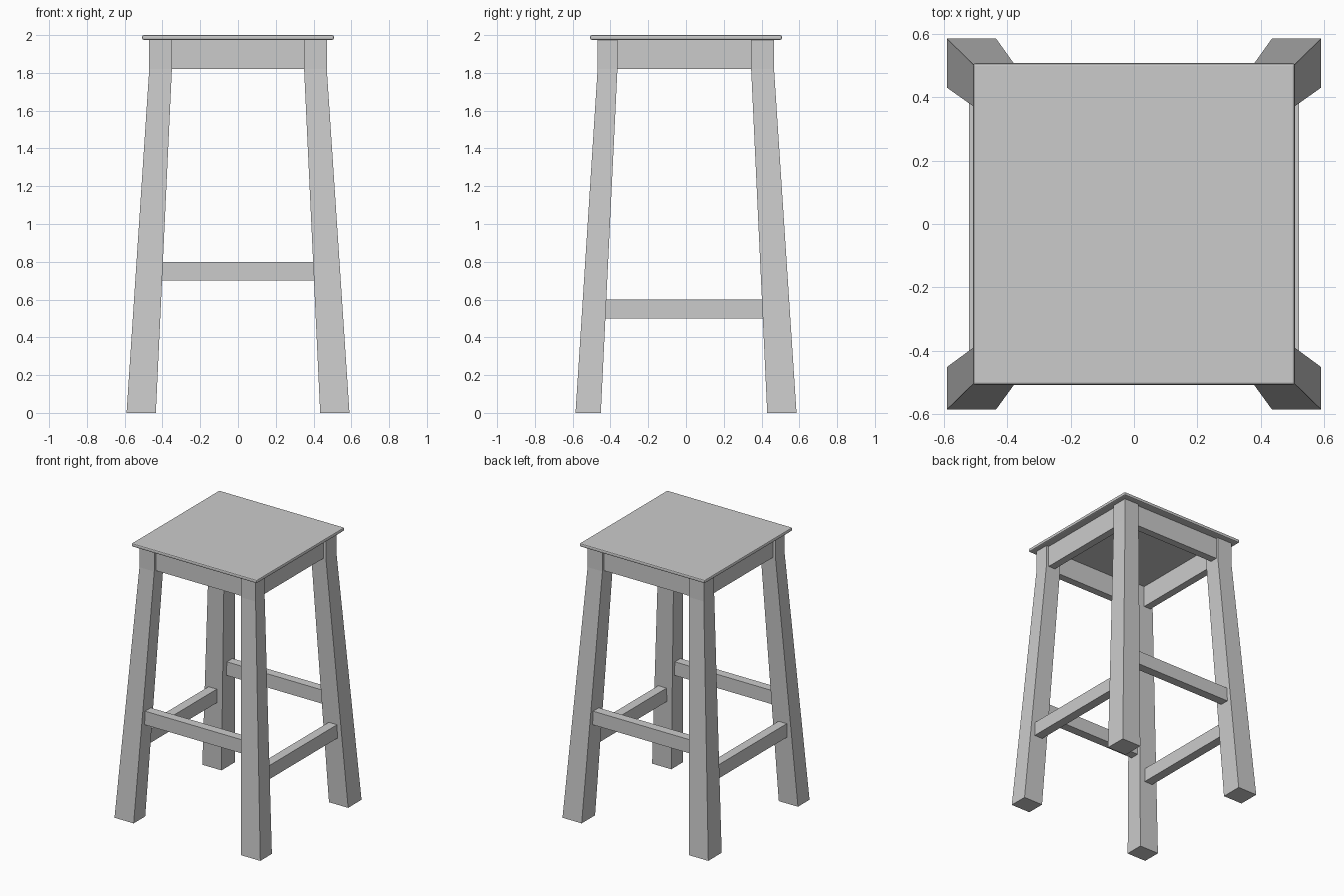
import bpy, bmesh

if "Cube" in bpy.data.objects:
    bpy.data.objects.remove(bpy.data.objects["Cube"])

def finish(name, bm):
    bmesh.ops.recalc_face_normals(bm, faces=bm.faces)
    me = bpy.data.meshes.new(name)
    bm.to_mesh(me)
    bm.free()
    ob = bpy.data.objects.new(name, me)
    bpy.context.collection.objects.link(ob)
    return ob

def loft(name, sections):
    """Stack of rectangles (x0, x1, y0, y1, z) joined into a closed solid."""
    bm = bmesh.new()
    rings = [[bm.verts.new(p) for p in ((x0, y0, z), (x1, y0, z), (x1, y1, z), (x0, y1, z))]
             for x0, x1, y0, y1, z in sections]
    for a, b in zip(rings, rings[1:]):
        for i in range(4):
            j = (i + 1) % 4
            bm.faces.new((a[i], a[j], b[j], b[i]))
    bm.faces.new(rings[0])
    bm.faces.new(rings[-1])
    return finish(name, bm)

def box(name, x0, x1, y0, y1, z0, z1):
    return loft(name, [(x0, x1, y0, y1, z0), (x0, x1, y0, y1, z1)])

# Seat: thin slab with eased edges
H = 0.507
seat = box("seat", -H, H, -H, H, 1.975, 2.0)
bev = seat.modifiers.new("eased_edges", 'BEVEL')
bev.width = 0.008
bev.segments = 2

# Legs: splayed below the apron, upright beside it
BEND, TOP = 1.82, 1.976
leg_y = {"front": (-1, 0.451, 0.585, 0.363, 0.468),
         "back": (1, 0.43, 0.585, 0.345, 0.466)}
for end, (sy, bi, bo, ti, to) in leg_y.items():
    for side, sx in (("left", -1), ("right", 1)):
        def section(xi, xo, yi, yo, z):
            return (sx * xi, sx * xo, sy * yi, sy * yo, z)
        loft(f"{end}_{side}_leg", [section(0.435, 0.59, bi, bo, 0),
                                   section(0.35, 0.47, ti, to, BEND),
                                   section(0.35, 0.47, ti, to, TOP)])

# Aprons under the seat and stretchers between the legs
for end, s in (("front", -1), ("back", 1)):
    box(f"{end}_apron", -0.355, 0.355, s * 0.395, s * 0.45, BEND, TOP)
    box(f"{end}_stretcher", -0.405, 0.405, s * 0.44, s * 0.505, 0.70, 0.80)
for side, s in (("left", -1), ("right", 1)):
    box(f"{side}_apron", s * 0.395, s * 0.45, -0.367, 0.35, BEND, TOP)
    box(f"{side}_stretcher", s * 0.453, s * 0.52, -0.43, 0.408, 0.50, 0.60)
